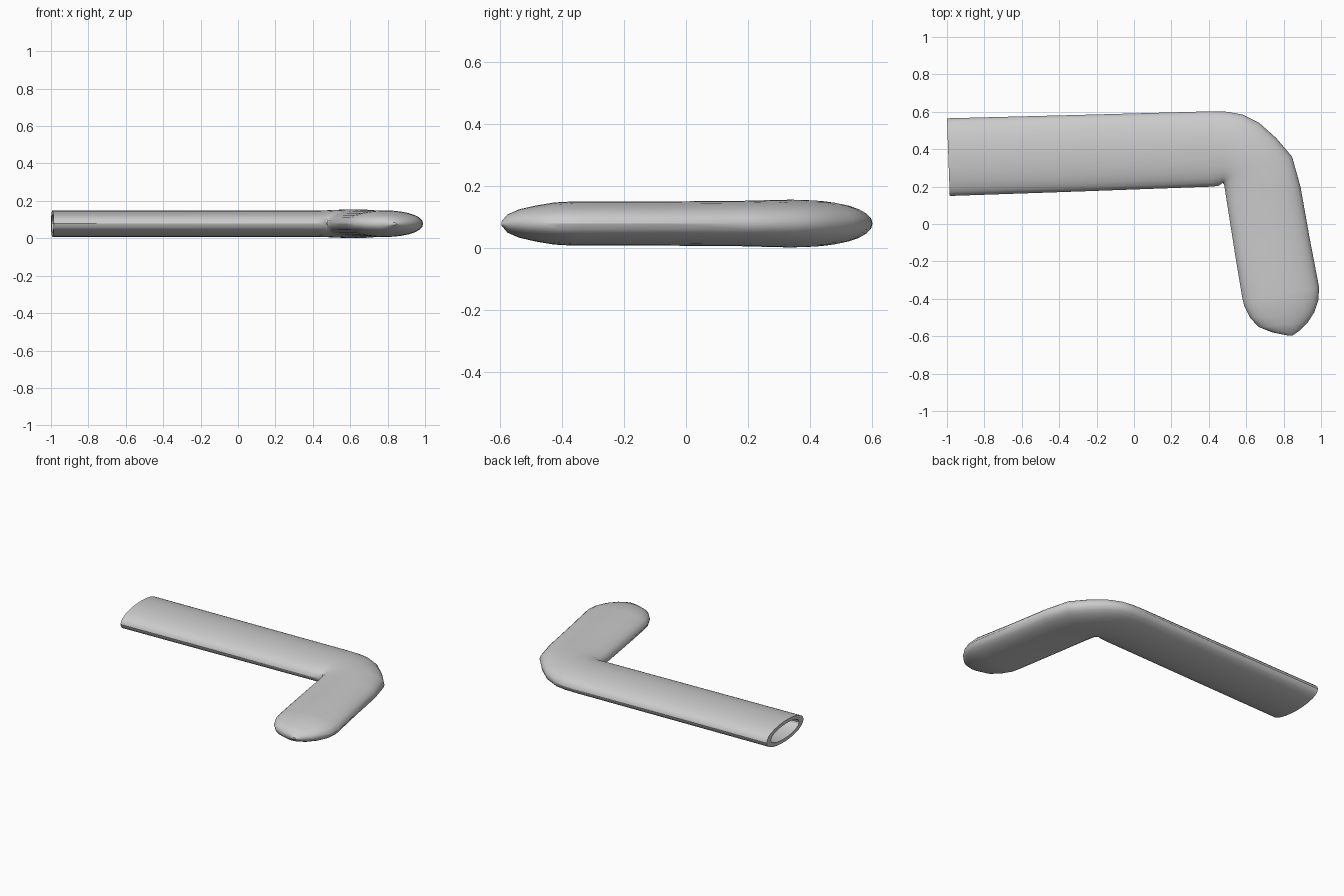
import bpy, bmesh, math
from mathutils import Vector

if "Cube" in bpy.data.objects:
    bpy.data.objects.remove(bpy.data.objects["Cube"])

SIDES = 28
MID_Z = 0.078

# Each station: outer rail x,y, inner rail x,y, half thickness
stations = [
    (-1.00, .565, -.985, .15, .07),
    (-.30, .583, -.29, .174, .07),
    (.40, .602, .42, .20, .07),
    (.50, .60, .455, .205, .072),
    (.58, .585, .465, .213, .074),
    (.67, .54, .472, .218, .076),
    (.76, .46, .477, .218, .077),
    (.845, .36, .482, .21, .076),
    (.89, .20, .493, .14, .073),
    (.94, -.08, .54, -.16, .071),
    (.99, -.34, .58, -.40, .071),
    (.985, -.41, .59, -.44, .068),
    (.965, -.47, .62, -.50, .058),
    (.93, -.525, .665, -.55, .046),
    (.885, -.57, .74, -.58, .03),
    (.85, -.595, .82, -.596, .006),
]


def ring(bm, station, wide=1.0, thick=1.0):
    ox, oy, ix, iy, h = station
    a, b = Vector((ox, oy, MID_Z)), Vector((ix, iy, MID_Z))
    mid, half = (a + b) / 2, (a - b) / 2 * wide
    verts = []
    for i in range(SIDES):
        t = 2 * math.pi * i / SIDES
        # slightly fuller than an ellipse
        s = math.copysign(abs(math.sin(t)) ** 0.92, math.sin(t))
        verts.append(bm.verts.new(mid + half * math.cos(t) + Vector((0, 0, h * thick * s))))
    return verts


bm = bmesh.new()

# Bore of the hollow arm, from its closed end out to the mouth, then the outer skin
rings = [ring(bm, s, .76, .68) for s in reversed(stations[:3])]
rings += [ring(bm, s) for s in stations]

for r0, r1 in zip(rings, rings[1:]):
    for i in range(SIDES):
        j = (i + 1) % SIDES
        bm.faces.new((r0[i], r0[j], r1[j], r1[i]))
bm.faces.new(rings[0])
bm.faces.new(rings[-1])
bmesh.ops.recalc_face_normals(bm, faces=bm.faces)

# Bent flattened tube
mesh = bpy.data.meshes.new("bent_tube")
bm.to_mesh(mesh)
bm.free()
tube = bpy.data.objects.new("bent_tube", mesh)
bpy.context.collection.objects.link(tube)
bpy.context.view_layer.objects.active = tube
tube.select_set(True)
bpy.ops.object.shade_smooth_by_angle(angle=math.radians(30))
